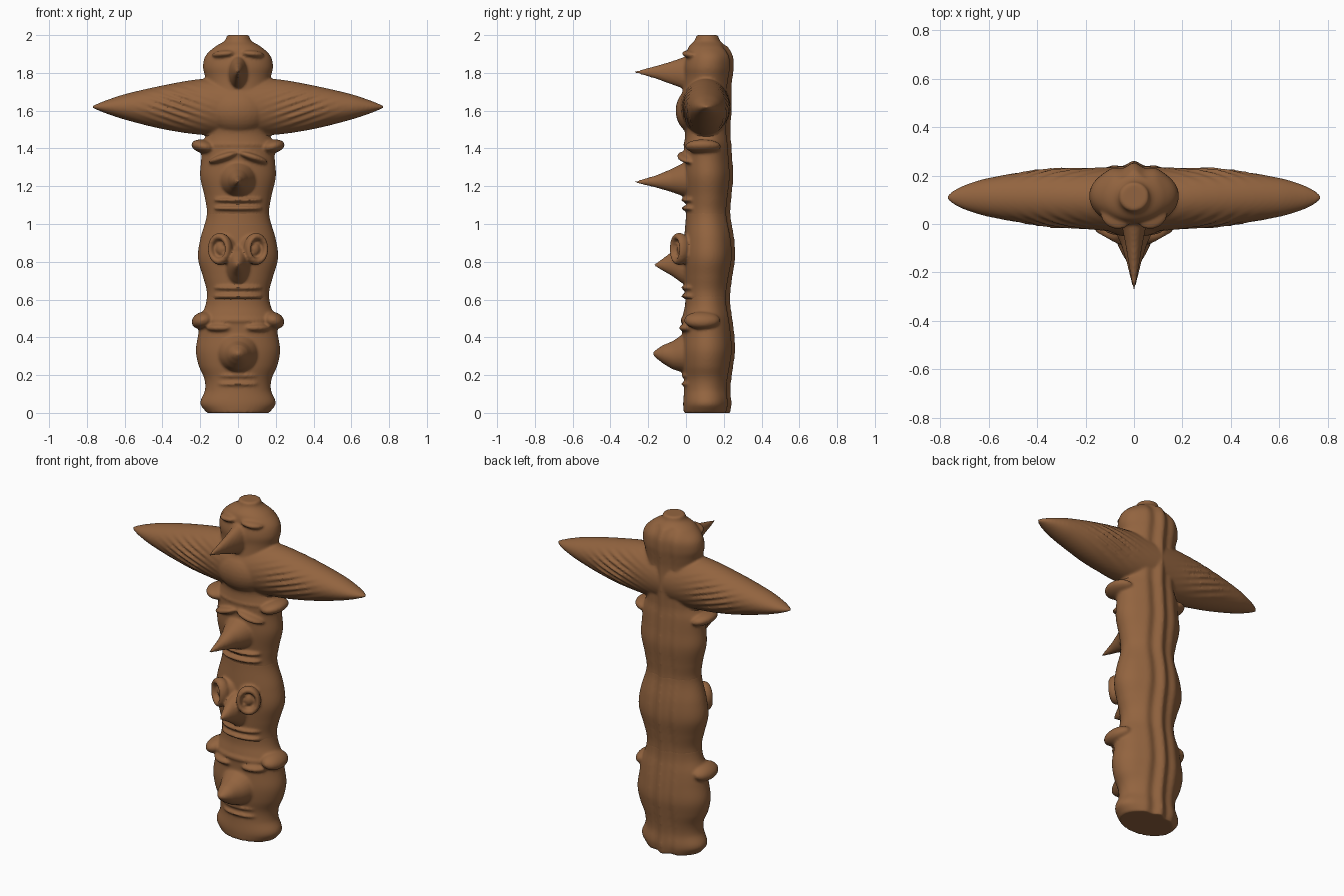
import bpy, bmesh
from math import sin, cos, pi, exp
from mathutils import Matrix, Vector, Euler

cube = bpy.data.objects.get("Cube")
if cube:
    bpy.data.objects.remove(cube)

wood = bpy.data.materials.new("brown_wood")
wood.use_nodes = True
colour = (0.29, 0.127, 0.05, 1)
wood.diffuse_color = colour
wood.node_tree.nodes["Principled BSDF"].inputs["Base Color"].default_value = colour

# Trunk profile: height, half width, front y, back y
TRUNK = [
    (0, .165, -.012, .225), (.05, .2, -.015, .23), (.12, .175, -.01, .225), (.18, .178, -.01, .23),
    (.25, .208, -.02, .24), (.33, .223, -.025, .25), (.42, .21, -.02, .245), (.5, .2, -.02, .235),
    (.57, .172, -.005, .225), (.64, .165, -.005, .225), (.72, .185, -.01, .235), (.82, .212, -.015, .25),
    (.92, .2, -.01, .245), (1.05, .165, 0, .225), (1.14, .176, 0, .23), (1.25, .2, -.01, .24),
    (1.34, .195, -.01, .235), (1.42, .19, -.01, .23), (1.48, .168, -.005, .225), (1.6, .165, -.03, .23),
    (1.72, .165, -.015, .23), (1.78, .174, -.01, .237), (1.83, .185, -.012, .243), (1.89, .172, 0, .238),
    (1.94, .12, .015, .21), (1.97, .07, .045, .18), (2, .06, .055, .17)]

# Wing sections: x, middle z, half height, middle y, half depth
WING = [(0, 1.62, .15, .1, .14), (.2, 1.62, .147, .105, .125), (.4, 1.618, .115, .109, .112),
        (.6, 1.62, .067, .11, .08), (.7, 1.62, .034, .11, .05), (.75, 1.62, .014, .11, .025),
        (.772, 1.62, .004, .11, .006)]


def sample(table, t):
    """Smoothly interpolate a table keyed by its first column."""
    i = max(0, min(len(table) - 2, sum(row[0] <= t for row in table) - 1))
    a, b = table[i], table[i + 1]
    before, after = table[max(i - 1, 0)], table[min(i + 2, len(table) - 1)]
    h = b[0] - a[0]
    u = (t - a[0]) / h
    values = []
    for k in range(1, len(a)):
        m0 = (b[k] - before[k]) / (b[0] - before[0]) * h
        m1 = (after[k] - a[k]) / (after[0] - a[0]) * h
        values.append((1 + 2 * u) * (1 - u) ** 2 * a[k] + u * (1 - u) ** 2 * m0
                      + u * u * (3 - 2 * u) * b[k] + u * u * (u - 1) * m1)
    return values


def loft(bm, rings, closed=False):
    """Skin a row of point rings, capping the ends unless it is closed."""
    loops = [[bm.verts.new(p) for p in ring] for ring in rings]
    n = len(loops[0])
    pairs = list(zip(loops, loops[1:])) + ([(loops[-1], loops[0])] if closed else [])
    for a, b in pairs:
        for i in range(n):
            j = (i + 1) % n
            bm.faces.new((a[i], a[j], b[j], b[i]))
    if not closed:
        bm.faces.new(loops[0])
        bm.faces.new(loops[-1])


def angles(n):
    return [2 * pi * i / n for i in range(n)]


def trunk(bm, low, high):
    """Rounded trunk section with vertical ridges down the back."""
    rings = []
    steps = int((high - low) / .01)
    for s in range(steps + 1):
        z = low + (high - low) * s / steps
        w, front, back = sample(TRUNK, z)
        ring = []
        for a in angles(96):
            x = w * cos(a)
            y = (front + back) / 2 + (back - front) / 2 * sin(a)
            if sin(a) > 0 and z < 1.95:
                y += .011 * cos(2 * pi * x / .1) * exp(-(x / .09) ** 2)
            ring.append((x, y, z))
        rings.append(ring)
    loft(bm, rings)


def blob(bm, place, size, turn=(0, 0, 0)):
    matrix = Matrix.LocRotScale(Vector(place), Euler(turn), Vector(size))
    bmesh.ops.create_uvsphere(bm, u_segments=32, v_segments=16, radius=1, matrix=matrix)


def pair(bm, place, size, turn=(0, 0, 0)):
    """Matching blobs on both sides."""
    for s in (1, -1):
        blob(bm, (s * place[0], place[1], place[2]), size, (turn[0], s * turn[1], s * turn[2]))


def beak(bm, sections):
    """Sections: y, middle z, half width, half height."""
    loft(bm, [[(w * cos(a), y, z + h * sin(a)) for a in angles(24)] for y, z, w, h in sections])


def lips(bm, z, width=.12):
    for dz in (.022, -.022):
        blob(bm, (0, .04, z + dz), (width, .065, .018))


def eye_ring(bm, side):
    """Raised goggle rim with a pupil, turned outward."""
    frame = Matrix.Translation((side * .095, -.035, .868)) @ Matrix.Rotation(side * .5, 4, 'Z')
    rings = []
    for a in angles(40):
        spoke = Vector((.052 * cos(a), 0, .066 * sin(a)))
        rings.append([frame @ (spoke * (1 + .3 * cos(b)) + Vector((0, .03 * sin(b), 0)))
                      for b in angles(12)])
    loft(bm, rings, closed=True)
    pupil = frame @ Vector((0, .02, 0))
    blob(bm, pupil, (.032, .032, .04), (0, 0, side * .5))
    blob(bm, frame @ Vector((0, .05, 0)), (.065, .05, .075), (0, 0, side * .5))


def wings(bm):
    """Spindle wings with slanted feather grooves."""
    rings = []
    for s in range(-100, 101):
        x = .772 * s / 100
        zc, h, yc, d = sample(WING, abs(x))
        ripple = .011 * exp(-((abs(x) - .33) / .13) ** 2)
        ring = []
        for a in angles(96):
            z = zc + h * sin(a)
            wave = ripple * sin(2 * pi * (abs(x) * 10 - (z - zc) * 28)) * abs(cos(a)) ** 2
            ring.append((x, yc + (d + wave) * cos(a), z))
        rings.append(ring)
    loft(bm, rings)


def carve(name, bm):
    """Fuse the parts of one figure into a single carved surface."""
    bmesh.ops.recalc_face_normals(bm, faces=bm.faces)
    mesh = bpy.data.meshes.new(name)
    bm.to_mesh(mesh)
    bm.free()
    mesh.materials.append(wood)
    mesh.shade_smooth()
    obj = bpy.data.objects.new(name, mesh)
    bpy.context.collection.objects.link(obj)
    fuse = obj.modifiers.new("fuse", 'REMESH')
    fuse.mode = 'VOXEL'
    fuse.voxel_size = .008
    fuse.use_smooth_shade = True
    soften = obj.modifiers.new("soften", 'SMOOTH')
    soften.factor = .5
    soften.iterations = 4


# Bear: ears, brow, snout and mouth
bm = bmesh.new()
trunk(bm, 0, .63)
pair(bm, (.185, .085, .49), (.062, .095, .045), (0, .3, 0))
blob(bm, (0, .07, .49), (.18, .1, .04))
pair(bm, (.095, .02, .45), (.075, .055, .024), (0, 0, .3))
beak(bm, [(.06, .31, .13, .115), (-.02, .315, .1, .1), (-.07, .305, .075, .075),
          (-.12, .31, .052, .05), (-.155, .312, .03, .025), (-.175, .315, .008, .008)])
lips(bm, .175)
carve("bear_figure", bm)

# Owl: goggle eyes, hooked beak and mouth
bm = bmesh.new()
trunk(bm, .6, 1.07)
for side in (1, -1):
    eye_ring(bm, side)
beak(bm, [(.05, .79, .09, .11), (-.02, .785, .06, .1), (-.07, .79, .045, .068),
          (-.12, .785, .026, .034), (-.168, .782, .004, .005)])
lips(bm, .64, .13)
carve("owl_figure", bm)

# Raven: collar, slanted brows, long beak and mouth
bm = bmesh.new()
trunk(bm, 1.04, 1.5)
pair(bm, (.18, .09, 1.41), (.068, .095, .036), (0, -.2, 0))
blob(bm, (0, .085, 1.42), (.18, .1, .03))
pair(bm, (.075, .015, 1.352), (.085, .062, .022), (0, .32, .25))
beak(bm, [(.06, 1.235, .12, .1), (-.015, 1.235, .085, .088), (-.08, 1.23, .055, .06),
          (-.16, 1.225, .03, .032), (-.275, 1.222, .003, .003)])
lips(bm, 1.105, .13)
carve("raven_figure", bm)

# Eagle: head, chest, spread wings, brows and beak
bm = bmesh.new()
trunk(bm, 1.46, 2)
wings(bm)
blob(bm, (0, .06, 1.6), (.17, .115, .13))
pair(bm, (.075, .03, 1.9), (.065, .05, .02), (0, .1, .35))
beak(bm, [(.05, 1.8, .06, .1), (-.01, 1.8, .05, .085), (-.08, 1.8, .036, .06),
          (-.16, 1.803, .023, .034), (-.275, 1.805, .003, .003)])
carve("eagle_figure", bm)
